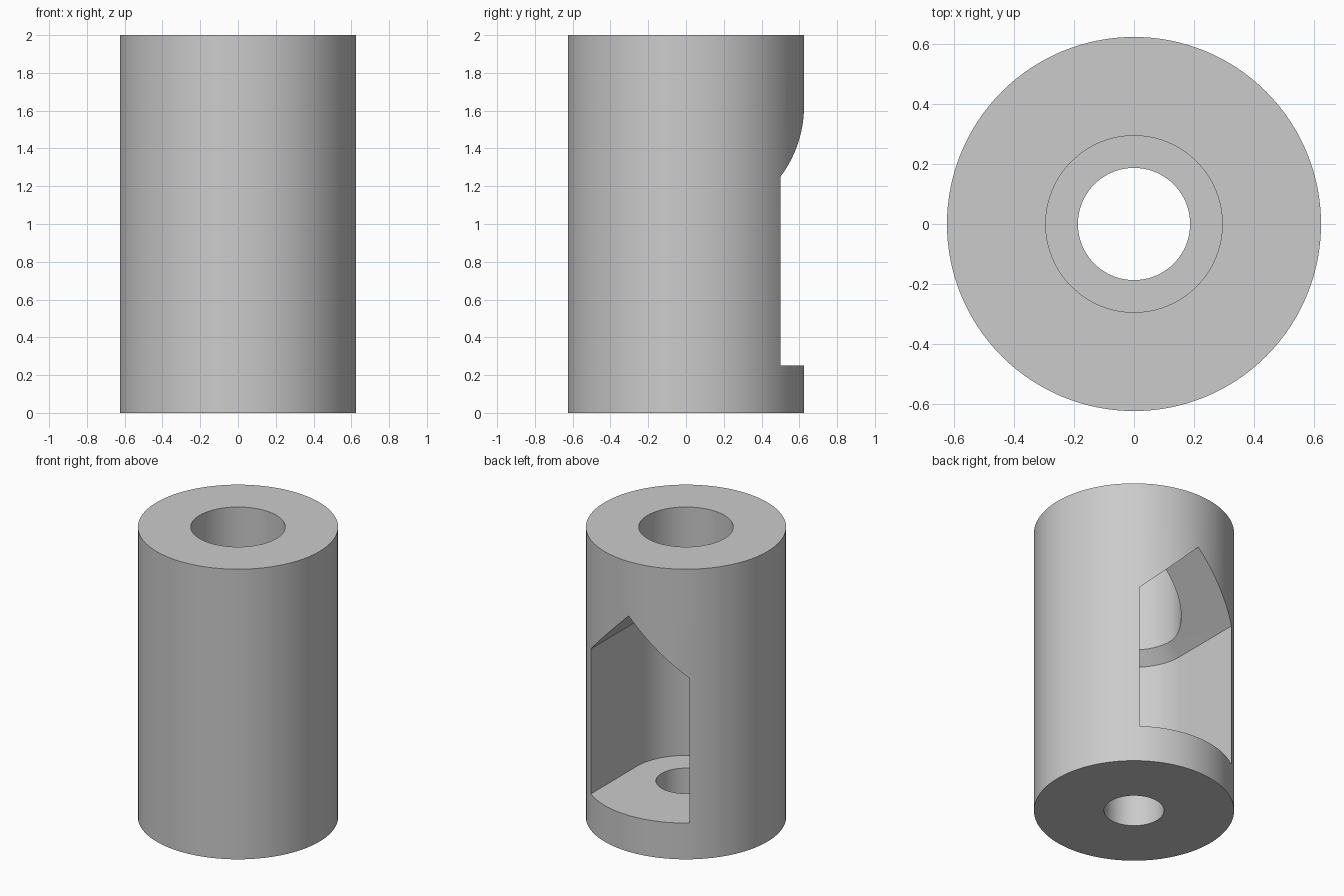
import bpy, bmesh
from math import sin, cos, pi

HEIGHT = 2.0
OUTER_R = 0.625
TOP_BORE_R = 0.295
LOW_BORE_R = 0.1875
POCKET_R = 0.375
FLOOR_Z, EAVE_Z = 0.25, 1.25
RIDGE_Z = EAVE_Z + POCKET_R
SEGMENTS = 128

cube = bpy.data.objects.get("Cube")
if cube:
    bpy.data.objects.remove(cube, do_unlink=True)

grey = bpy.data.materials.new("plain grey")
grey.use_nodes = True
colour = (0.6, 0.6, 0.6, 1)
grey.diffuse_color = colour
grey.node_tree.nodes["Principled BSDF"].inputs["Base Color"].default_value = colour


def make_object(name, bm):
    bmesh.ops.recalc_face_normals(bm, faces=bm.faces)
    mesh = bpy.data.meshes.new(name)
    bm.to_mesh(mesh)
    bm.free()
    mesh.materials.append(grey)
    obj = bpy.data.objects.new(name, mesh)
    bpy.context.collection.objects.link(obj)
    return obj


def cylinder(name, radius, z0, z1):
    bm = bmesh.new()
    bmesh.ops.create_cone(bm, cap_ends=True, segments=SEGMENTS,
                          radius1=radius, radius2=radius, depth=z1 - z0)
    bmesh.ops.translate(bm, verts=bm.verts, vec=(0, 0, (z0 + z1) / 2))
    return make_object(name, bm)


def pocket():
    """Slot open to the back: gabled roof, ending in a cone-topped half round."""
    half = SEGMENTS // 2
    stations = [(-POCKET_R, 1, 1)]
    for i in range(half + 1):
        a = pi + pi * i / half
        stations.append((POCKET_R * cos(a), POCKET_R * sin(a), 0))
    stations.append((POCKET_R, 1, 1))

    bm = bmesh.new()
    rows = []
    for x, y, mid_y in stations:
        points = [(0, mid_y, FLOOR_Z), (x, y, FLOOR_Z),
                  (x, y, EAVE_Z), (0, mid_y, RIDGE_Z)]
        rows.append([bm.verts.new(p) for p in points])
    for a, b in zip(rows, rows[1:]):
        for j in range(3):
            bm.faces.new((a[j], a[j + 1], b[j + 1], b[j]))
    bmesh.ops.remove_doubles(bm, verts=bm.verts, dist=0.0001)
    # Close the open gable end
    rim = [e for e in bm.edges if e.is_boundary]
    bmesh.ops.holes_fill(bm, edges=rim, sides=0)
    return make_object("pocket_cutter", bm)


# Main body and the three cuts through it
body = cylinder("sleeve_body", OUTER_R, 0, HEIGHT)
cutters = [
    pocket(),
    cylinder("top_bore_cutter", TOP_BORE_R, 0.8, HEIGHT + 0.2),
    cylinder("low_bore_cutter", LOW_BORE_R, -0.2, 0.6),
]

bpy.ops.object.select_all(action="DESELECT")
body.select_set(True)
bpy.context.view_layer.objects.active = body
for cutter in cutters:
    mod = body.modifiers.new(cutter.name, "BOOLEAN")
    mod.operation = "DIFFERENCE"
    mod.solver = "EXACT"
    mod.object = cutter
    bpy.ops.object.modifier_apply(modifier=mod.name)
    bpy.data.objects.remove(cutter, do_unlink=True)

# Smooth round walls, crisp rims
bpy.ops.object.shade_smooth_by_angle(angle=pi / 9)
